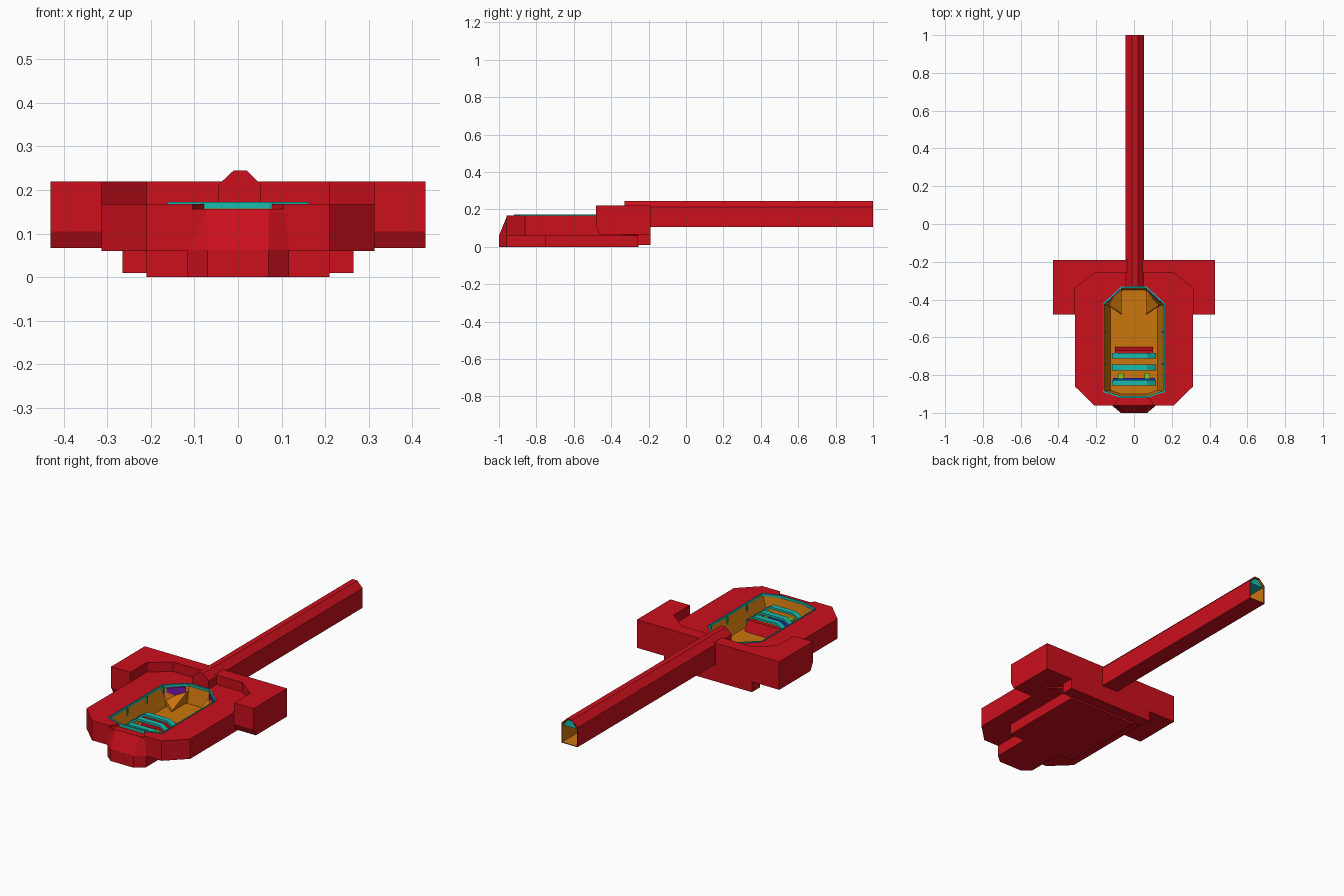
import bpy, bmesh
from mathutils import Vector

if "Cube" in bpy.data.objects:
    bpy.data.objects.remove(bpy.data.objects["Cube"])


def material(name, rgb):
    m = bpy.data.materials.new(name)
    m.diffuse_color = (*rgb, 1)
    m.use_nodes = True
    m.node_tree.nodes["Principled BSDF"].inputs["Base Color"].default_value = m.diffuse_color
    return m


RED = material("red", (0.6, 0.005, 0.012))
ORANGE = material("orange", (0.6, 0.18, 0.004))
TEAL = material("teal", (0.01, 0.5, 0.42))
BLUE = material("blue", (0.01, 0.03, 0.45))
GREEN = material("green", (0.2, 0.6, 0.02))
PURPLE = material("purple", (0.2, 0.01, 0.45))


def finish(name, bm, mat):
    bmesh.ops.recalc_face_normals(bm, faces=bm.faces)
    me = bpy.data.meshes.new(name)
    bm.to_mesh(me)
    bm.free()
    ob = bpy.data.objects.new(name, me)
    bpy.context.collection.objects.link(ob)
    if mat:
        me.materials.append(mat)
    return ob


def loft(name, rings, mat, caps=(True, True)):
    """Skin a list of equal-length point loops."""
    bm = bmesh.new()
    loops = [[bm.verts.new(p) for p in r] for r in rings]
    n = len(loops[0])
    for a, b in zip(loops, loops[1:]):
        for i in range(n):
            j = (i + 1) % n
            bm.faces.new((a[i], a[j], b[j], b[i]))
    if caps[0]:
        bm.faces.new(loops[0])
    if caps[1]:
        bm.faces.new(loops[-1])
    return finish(name, bm, mat)


def mirrored(half):
    """Full outline from the points on the +x side."""
    return half + [(-x, y) for x, y in reversed(half)]


def prism(name, outline, z0, z1, mat):
    return loft(name, [[(x, y, z) for x, y in outline] for z in (z0, z1)], mat)


def extrude_x(name, profile, x0, x1, mat):
    return loft(name, [[(x, y, z) for y, z in profile] for x in (x0, x1)], mat)


def extrude_y(name, profile, y0, y1, mat, caps=(True, True)):
    return loft(name, [[(x, y, z) for x, z in profile] for y in (y0, y1)], mat, caps)


def box(name, x0, x1, y0, y1, z0, z1, mat):
    return prism(name, [(x0, y0), (x1, y0), (x1, y1), (x0, y1)], z0, z1, mat)


def cut(target, cutter):
    mod = target.modifiers.new("cut", 'BOOLEAN')
    mod.operation = 'DIFFERENCE'
    mod.solver = 'EXACT'
    mod.object = cutter
    dg = bpy.context.evaluated_depsgraph_get()
    target.data = bpy.data.meshes.new_from_object(target.evaluated_get(dg))
    target.modifiers.clear()
    bpy.data.objects.remove(cutter)


# Outlines seen from above
hull = mirrored([(.21, -.96), (.313, -.86), (.313, -.34), (.21, -.26)])
pit = mirrored([(.07, -.92), (.163, -.89), (.163, -.42), (.065, -.33)])
pit_floor = mirrored([(.07, -.9), (.125, -.88), (.125, -.44), (.06, -.35)])

# Upper hull with cockpit opening and front notch
upper = prism("upper_hull", hull, .06, .168, RED)
cut(upper, prism("pit_cutter", pit, .063, .3, None))
cut(upper, prism("notch_cutter", mirrored([(.117, -.98), (.07, -.905)]), .155, .3, None))

# Crossbar with the hull outline cut out of its top
bar = extrude_x("crossbar", [(-.48, .22), (-.48, .105), (-.46, .067), (-.19, .067), (-.19, .22)],
                -.43, .43, RED)
cut(bar, prism("bar_cutter", hull, 0, .5, None))

# Nose: sloped face above a chamfered keel
low = mirrored([(.07, -1), (.117, -.96), (.117, -.93)])
high = mirrored([(.07, -.96), (.115, -.955), (.115, -.925)])
loft("nose", [[(x, y, .06) for x, y in low], [(x, y, .157) for x, y in high]], RED)
prism("keel", mirrored([(.07, -1), (.117, -.96), (.117, -.74)]), 0, .062, RED)
box("lower_hull", -.21, .21, -.75, -.255, 0, .062, RED)
box("rear_skirt", -.265, .265, -.26, -.19, .01, .07, RED)

# Long hollow tube with coloured lining
tube = [(-.045, .105), (.053, .105), (.053, .212), (.02, .245), (-.01, .245), (-.045, .212)]
extrude_y("tube", tube, -.33, 1, RED, (True, False))
inner = [(x * .9, .17 + (z - .17) * .94) for x, z in tube]
extrude_y("tube_lining", inner, -.3, 1, ORANGE, (True, False))
top = [(-.038, .2), (-.008, .236), (.017, .236), (.046, .2)]
extrude_y("tube_top_lining", top, -.2, .995, TEAL)
bm = bmesh.new()
a = [bm.verts.new((x, 1, z)) for x, z in tube]
b = [bm.verts.new((x, 1, z)) for x, z in inner]
for i in range(6):
    j = (i + 1) % 6
    bm.faces.new((a[i], a[j], b[j], b[i]))
finish("tube_rim", bm, RED)

# Cockpit tub and thin rim trim
loft("cockpit_tub", [[(x, y, .068) for x, y in pit_floor], [(x * .99, y, .165) for x, y in pit]],
     ORANGE, (True, False))
c = Vector((0, -.64))
small = [tuple(c + (Vector(p) - c) * .97) for p in pit]
loft("cockpit_trim", [[(x, y, z) for x, y in o] for o, z in
     ((pit, .158), (pit, .172), (small, .172), (small, .158), (pit, .158))], TEAL, (False, False))

# Seat: back panel, console and three bent slats
extrude_x("seat_back", [(-.69, .068), (-.69, .125), (-.67, .125), (-.65, .068)], -.1, .1, RED)
box("seat_panel", -.11, .11, -.825, -.815, .068, .11, BLUE)
slat = [(-.117, .115), (-.07, .145), (.07, .145), (.117, .115),
        (.117, .103), (.07, .133), (-.07, .133), (-.117, .103)]
for i, y in enumerate((-.84, -.76, -.697)):
    extrude_y(f"seat_slat_{i}", slat, y - .015, y + .015, TEAL)

# Paired fittings: posts, knobs, rear ramps, corner panels
for s, side in ((1, "right"), (-1, "left")):
    for i, y in enumerate((-.74, -.57, -.43)):
        box(f"{side}_post_{i}", s * .15 - .004, s * .15 + .004, y - .004, y + .004, .08, .165, TEAL)
    box(f"{side}_knob", s * .07 - .015, s * .07 + .015, -.82, -.79, .1, .125, GREEN)
    loft(f"{side}_rear_ramp", [[(s * .065, -.34, .07), (s * .065, -.48, .07), (s * .15, -.42, .07)],
                               [(s * .065, -.34, .13), (s * .065, -.475, .075), (s * .15, -.42, .1)]], ORANGE)
    loft(f"{side}_corner_panel", [[(s * .075, -.345, z), (s * .145, -.41, z), (s * .14, -.415, z),
                                   (s * .07, -.35, z)] for z in (.09, .155)], PURPLE)
